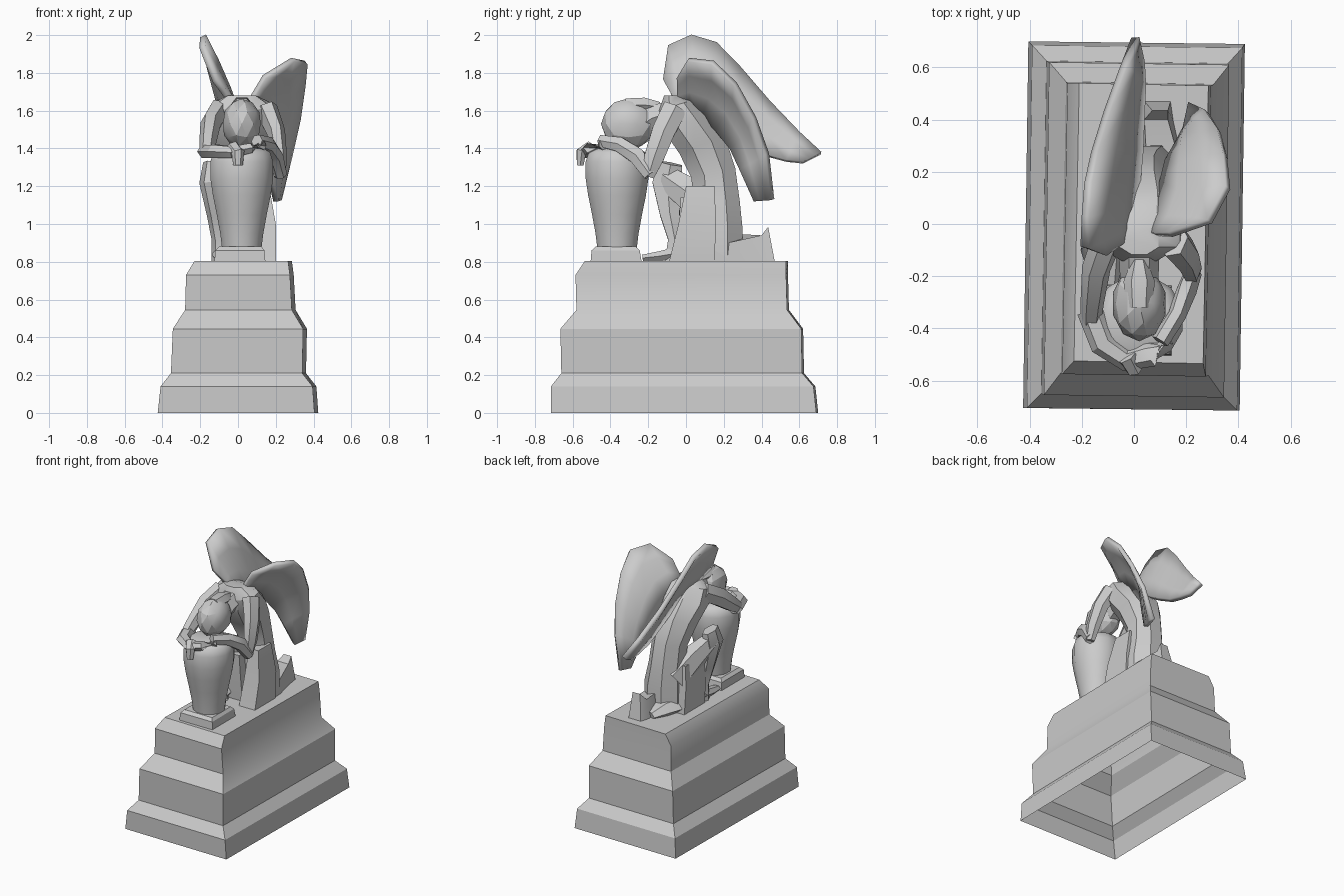
import bpy, bmesh, math
from mathutils import Vector as V


def finish(name, bm, angle=30):
    bmesh.ops.recalc_face_normals(bm, faces=bm.faces)
    me = bpy.data.meshes.new(name)
    bm.to_mesh(me)
    bm.free()
    ob = bpy.data.objects.new(name, me)
    bpy.context.collection.objects.link(ob)
    bpy.ops.object.select_all(action='DESELECT')
    ob.select_set(True)
    bpy.context.view_layer.objects.active = ob
    bpy.ops.object.shade_smooth_by_angle(angle=math.radians(angle))
    return ob


def loft(name, rings, bottom=True, top=True, angle=30):
    bm = bmesh.new()
    vs = [[bm.verts.new(p) for p in r] for r in rings]
    n = len(vs[0])
    for a, b in zip(vs, vs[1:]):
        for i in range(n):
            j = (i + 1) % n
            bm.faces.new((a[i], a[j], b[j], b[i]))
    if bottom:
        bm.faces.new(vs[0][::-1])
    if top:
        bm.faces.new(vs[-1])
    return finish(name, bm, angle)


def rect(x0, x1, y0, y1, z, skew=0.0):
    return [(x0 - skew, y0 + skew / 2, z), (x1 - skew, y0 - skew / 2, z),
            (x1 + skew, y1 - skew / 2, z), (x0 + skew, y1 + skew / 2, z)]


def oval(x, y, z, rx, ry, n=8, tilt=0.0):
    # tilt lifts the rear of the section
    pts = []
    for i in range(n):
        a = math.tau * (i + 0.5) / n
        pts.append((x + rx * math.cos(a), y + ry * math.sin(a), z + tilt * math.sin(a)))
    return pts


def limb(name, path, n=6):
    # path entries: x, y, z, side radius, depth radius
    P = [V(p[:3]) for p in path]
    rings = []
    for i, p in enumerate(path):
        t = (P[min(i + 1, len(P) - 1)] - P[max(i - 1, 0)]).normalized()
        ref = V((1, 0, 0)) if abs(t.x) < 0.75 else V((0, 1, 0))
        u = (ref - t * ref.dot(t)).normalized()
        w = t.cross(u)
        rings.append([P[i] + u * p[3] * math.cos(math.tau * k / n)
                      + w * p[4] * math.sin(math.tau * k / n) for k in range(n)])
    return loft(name, rings)


def wing(name, lead, trail, bulge, thick):
    # Cupped blade between a leading and a trailing edge
    bm = bmesh.new()
    rows = []
    for i, (a, b) in enumerate(zip(lead, trail)):
        a, b = V(a), V(b)
        k = 1 - abs(2 * i / (len(lead) - 1) - 1)
        rows.append([bm.verts.new(a.lerp(b, t) + V(bulge) * k * 4 * t * (1 - t))
                     for t in (0, 0.33, 0.67, 1)])
    for r, s in zip(rows, rows[1:]):
        for j in range(3):
            bm.faces.new((r[j], r[j + 1], s[j + 1], s[j]))
    ob = finish(name, bm)
    m = ob.modifiers.new("thickness", 'SOLIDIFY')
    m.thickness = thick
    m.offset = 0
    return ob


# Stepped pedestal, an open shell underneath
steps = [(-.415, .415, -.71, .695, 0), (-.40, .405, -.71, .68, .14),
         (-.345, .35, -.655, .62, .21), (-.335, .355, -.66, .615, .445),
         (-.27, .295, -.575, .54, .545), (-.265, .285, -.58, .535, .73),
         (-.22, .275, -.53, .535, .805)]
loft("pedestal", [rect(*s, skew=.01) for s in steps], bottom=False)

# Urn and its foot block
loft("urn_block", [rect(-.125, .145, -.505, -.235, .80), rect(-.12, .14, -.5, -.245, .86),
                   rect(-.10, .125, -.48, -.265, .88)])
urn = [(.87, .108), (.95, .118), (1.05, .137), (1.15, .158), (1.24, .172),
       (1.33, .172), (1.38, .155), (1.40, .12)]
loft("urn", [oval(.02, -.365, z, r, r, 12) for z, r in urn], angle=45)

# Torso, bent forward over the urn
loft("torso", [oval(.05, .16, .80, .15, .155), oval(.05, .165, .98, .145, .145),
               oval(.04, .16, 1.12, .125, .135), oval(.03, .145, 1.27, .12, .125, tilt=.03),
               oval(.02, .085, 1.42, .15, .13, tilt=.05), oval(.02, .0, 1.54, .185, .135, tilt=.04),
               oval(.02, -.05, 1.63, .17, .10, tilt=.03), oval(.02, -.07, 1.68, .08, .05)])
limb("neck", [(.02, -.06, 1.6, .08, .07), (.02, -.18, 1.56, .075, .075), (.02, -.27, 1.5, .07, .07)])

# Bowed head with hair
bm = bmesh.new()
bmesh.ops.create_icosphere(bm, subdivisions=2, radius=1)
for v in bm.verts:
    v.co = V((.02 + v.co.x * .105, -.305 + v.co.y * .145, 1.53 + v.co.z * .135 - v.co.y * .0))
finish("head", bm, 20)
limb("hair_knot", [(.02, -.14, 1.62, .03, .03), (.02, -.22, 1.63, .06, .045), (.02, -.32, 1.63, .05, .04)])

# Arms folded around the top of the urn
limb("left_upper_arm", [(-.10, -.05, 1.60, .06, .07), (-.145, -.17, 1.53, .055, .07),
                        (-.16, -.30, 1.43, .045, .055), (-.165, -.37, 1.38, .04, .04)])
limb("left_forearm", [(-.17, -.33, 1.385, .05, .04), (-.12, -.46, 1.385, .05, .04),
                      (-.03, -.52, 1.38, .045, .035), (.06, -.50, 1.40, .05, .03), (.13, -.44, 1.42, .03, .03)])
limb("left_hand", [(-.03, -.51, 1.41, .04, .03), (0, -.555, 1.38, .035, .03), (.0, -.56, 1.31, .025, .02)])
limb("right_upper_arm", [(.15, -.06, 1.61, .06, .075), (.20, -.12, 1.49, .05, .07),
                         (.22, -.17, 1.35, .04, .06), (.22, -.20, 1.25, .03, .035)])
limb("right_forearm", [(.225, -.19, 1.26, .035, .04), (.20, -.26, 1.36, .04, .05),
                       (.165, -.35, 1.42, .035, .045), (.10, -.45, 1.44, .035, .035)])

# Raised left leg under its drapery
limb("left_thigh", [(-.02, .17, 1.02, .10, .12), (-.09, .03, 1.15, .08, .10), (-.155, -.11, 1.25, .05, .07)])
limb("left_shin", [(-.14, -.08, 1.32, .045, .07), (-.155, -.10, 1.22, .05, .09), (-.12, -.085, 1.05, .045, .06),
                   (-.10, -.06, .92, .04, .04), (-.09, -.06, .80, .05, .06)])
limb("left_foot", [(-.09, -.02, .85, .05, .04), (-.09, -.14, .83, .045, .03), (-.09, -.23, .82, .03, .02)])
loft("left_drapery", [rect(-.14, .05, -.02, .22, .80), rect(-.14, .04, -.03, .20, 1.0),
                      rect(-.12, .03, -.03, .18, 1.14)])

# Kneeling right leg, its drapery and upturned foot
loft("right_knee", [rect(.07, .20, -.09, .15, .80), rect(.08, .20, -.04, .16, 1.0),
                    rect(.09, .165, .0, .15, 1.2)])
loft("right_lower_leg", [[(.06, 0, .80), (.20, 0, .80), (.20, 0, .945), (.08, 0, .96)],
                         [(.03, .22, .80), (.19, .22, .80), (.18, .22, .90), (.05, .22, .95)],
                         [(.02, .40, .80), (.15, .40, .80), (.13, .40, .94), (.04, .40, .94)],
                         [(.04, .47, .80), (.14, .47, .80), (.13, .435, .985), (.07, .435, .985)]])
limb("trailing_drapery", [(-.02, .15, .84, .12, .06), (0, .28, .84, .09, .06), (.03, .38, .82, .05, .03)])

# Wings: one raised, one hanging
wing("left_wing",
     [(-.12, -.115, 1.76), (-.19, -.09, 1.94), (-.185, .03, 1.995), (-.175, .16, 1.955),
      (-.15, .28, 1.83), (-.10, .44, 1.645), (-.04, .60, 1.48), (.005, .715, 1.375)],
     [(-.02, -.05, 1.63), (-.01, .0, 1.60), (.0, .07, 1.57), (.01, .17, 1.51),
      (.02, .28, 1.44), (.025, .42, 1.365), (.03, .53, 1.335), (.025, .62, 1.325)],
     (.015, 0, .01), .035)
wing("right_wing",
     [(.14, -.04, 1.78), (.29, .01, 1.87), (.36, .14, 1.855), (.35, .26, 1.74),
      (.325, .36, 1.56), (.28, .43, 1.37), (.22, .46, 1.13)],
     [(.06, -.04, 1.64), (.07, .02, 1.62), (.09, .09, 1.57), (.11, .16, 1.50),
      (.13, .24, 1.40), (.16, .29, 1.29), (.20, .365, 1.12)],
     (-.01, .03, .01), .03)
